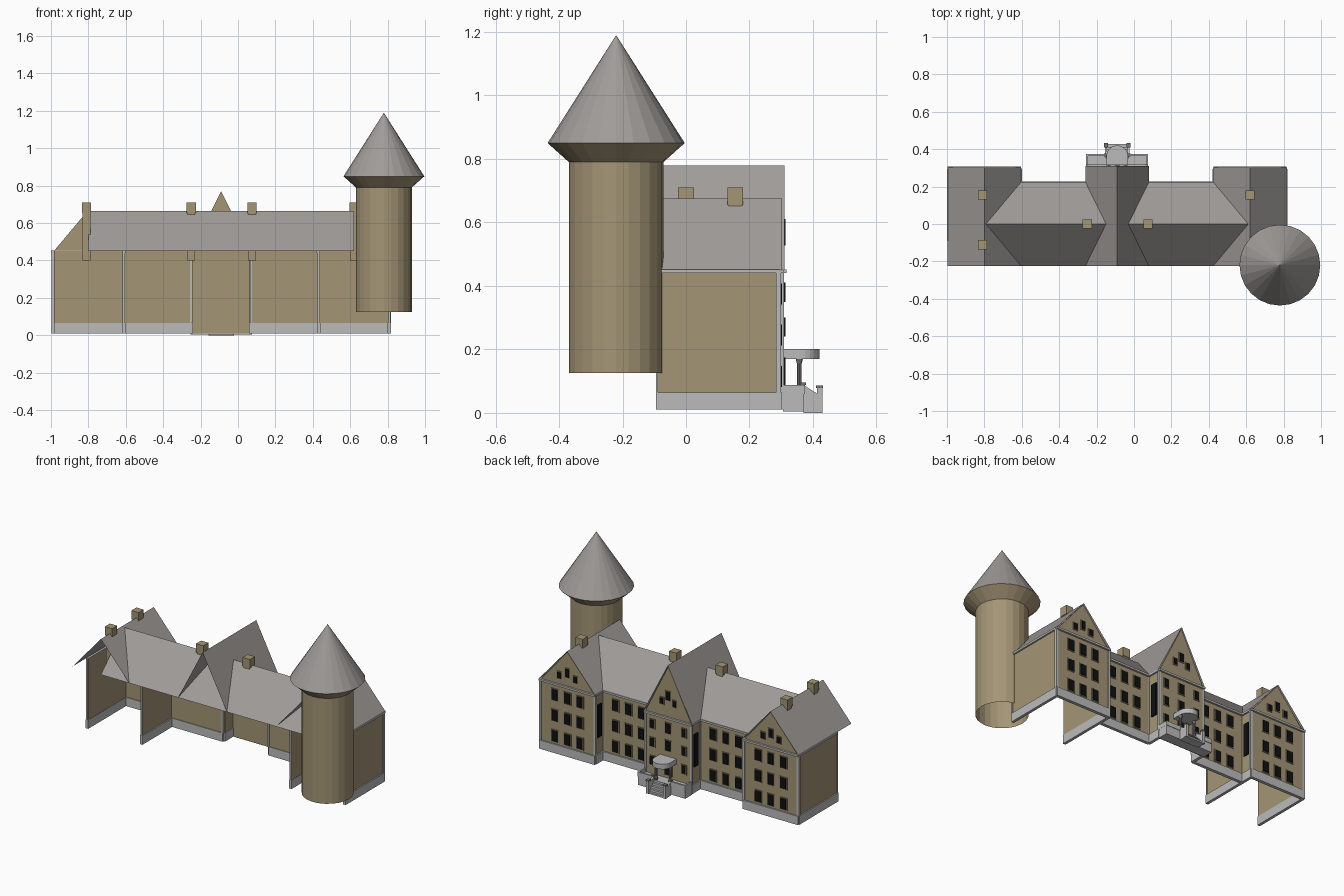
import bpy, bmesh, math

if "Cube" in bpy.data.objects:
    bpy.data.objects.remove(bpy.data.objects["Cube"])

def material(name, rgb):
    m = bpy.data.materials.new(name)
    m.diffuse_color = (*rgb, 1)
    m.use_nodes = True
    m.node_tree.nodes["Principled BSDF"].inputs["Base Color"].default_value = m.diffuse_color
    return m

WALL = material("tan_plaster", (0.37, 0.30, 0.18))
ROOF = material("slate_grey", (0.35, 0.33, 0.315))
STONE = material("light_stone", (0.50, 0.50, 0.50))
GLASS = material("black_glass", (0.005, 0.005, 0.005))
FRAME = material("frame_brown", (0.24, 0.20, 0.13))
METAL = material("post_grey", (0.17, 0.17, 0.17))

CX = -0.09                      # symmetry axis of the house
WING, HALF, CHALF = 0.71, 0.19, 0.16
EAVE, PLINTH = 0.45, 0.065
WY, LY, CY, BACK = 0.295, 0.215, 0.305, -0.09

class Part:
    """Collects simple solids into one object of one colour."""
    def __init__(self, name, mat):
        self.name, self.mat, self.bm = name, mat, bmesh.new()

    def poly(self, pts):
        self.bm.faces.new([self.bm.verts.new(p) for p in pts])

    def prism(self, pts, vec):
        a = [self.bm.verts.new(p) for p in pts]
        b = [self.bm.verts.new([p[i] + vec[i] for i in range(3)]) for p in pts]
        self.bm.faces.new(a)
        self.bm.faces.new(b[::-1])
        n = len(a)
        for i in range(n):
            self.bm.faces.new((a[i], b[i], b[(i + 1) % n], a[(i + 1) % n]))

    def box(self, x0, x1, y0, y1, z0, z1):
        self.prism([(x0, y0, z0), (x1, y0, z0), (x1, y1, z0), (x0, y1, z0)], (0, 0, z1 - z0))

    def lathe(self, x, y, profile, n):
        rings = [[self.bm.verts.new((x + r * math.cos(2 * math.pi * i / n),
                                     y + r * math.sin(2 * math.pi * i / n), z))
                  for i in range(n)] for r, z in profile]
        for a, b in zip(rings, rings[1:]):
            for i in range(n):
                j = (i + 1) % n
                self.bm.faces.new((a[i], a[j], b[j], b[i]))

    def done(self, closed=True):
        bmesh.ops.remove_doubles(self.bm, verts=self.bm.verts, dist=1e-5) if not closed else None
        bmesh.ops.recalc_face_normals(self.bm, faces=self.bm.faces)
        me = bpy.data.meshes.new(self.name)
        self.bm.to_mesh(me)
        self.bm.free()
        me.materials.append(self.mat)
        bpy.context.collection.objects.link(bpy.data.objects.new(self.name, me))

walls, plinth = Part("walls", WALL), Part("plinth", STONE)
cornice, trims = Part("cornice", STONE), Part("corner_trims", STONE)
frames, panes = Part("window_frames", FRAME), Part("window_panes", GLASS)

def window(x, y, z, w, h):
    frames.box(x - w / 2 - .006, x + w / 2 + .006, y, y + .004, z - h / 2 - .006, z + h / 2 + .006)
    panes.box(x - w / 2, x + w / 2, y, y + .008, z - h / 2, z + h / 2)

def facade(x0, x1, y, z0=PLINTH):
    walls.box(x0, x1, y - .008, y, z0, EAVE)
    plinth.box(x0 - .004, x1 + .004, y, y + .008, .01, PLINTH)
    if z0 > .03:
        plinth.box(x0, x1, y - .012, y, .01, PLINTH)
    cornice.box(x0 - .006, x1 + .006, y - .008, y + .012, EAVE - .01, EAVE + .002)

def side_wall(x, y0, y1, s):
    """Wall along y; s is the outward x direction."""
    a, b = sorted((x, x - s * .008))
    walls.box(a, b, y0, y1, PLINTH, EAVE)
    a, b = sorted((x + s * .008, x - s * .01))
    plinth.box(a, b, y0 - .004, y1, .01, PLINTH)
    a, b = sorted((x + s * .01, x - s * .008))
    cornice.box(a, b, y0, y1, EAVE - .01, EAVE + .002)

def gable(xc, half, y, top):
    walls.prism([(xc - half, y, EAVE), (xc + half, y, EAVE), (xc, y, top)], (0, -.006, 0))

# Wings and links, mirrored about the house axis
for s in (-1, 1):
    wc = CX + s * WING
    facade(wc - HALF, wc + HALF, WY)
    gable(wc, HALF - .005, WY, .67)
    for d in (-1, 1):
        side_wall(wc + d * HALF, BACK, WY, d)
        xe = wc + d * HALF
        trims.box(xe - .008, xe + .008, WY - .012, WY + .004, PLINTH, EAVE)
        trims.box(xe - .006, xe + .006, BACK - .004, BACK + .002, PLINTH, EAVE)
    for i in (-1, 0, 1):
        for z in (.115, .245, .375):
            window(wc + i * .088, WY, z, .04, .066)
        window(wc + i * .056, WY, .535 if i == 0 else .508, .024, .05 if i == 0 else .036)
    a, b = sorted((CX + s * CHALF, wc - s * HALF))
    facade(a, b, LY)
    for i in (-1, 0, 1):
        for z in (.115, .245, .375):
            window((a + b) / 2 + i * .09, LY, z, .04, .066)
    # centre block returns, corner trims, and tall windows on the inner sides
    xe = CX + s * CHALF
    side_wall(xe, LY, CY, s)
    trims.box(xe - .007, xe + .007, CY - .01, CY + .004, PLINTH, EAVE)
    trims.box(xe - .006, xe + .006, LY - .014, LY + .004, PLINTH, EAVE)
    for x, d, y in ((xe, s, .262), (wc - s * HALF, -s, .256)):
        p, q = sorted((x, x + d * .008))
        panes.box(p, q, y - .02, y + .02, .17, .375)

# Centre block
facade(CX - CHALF, CX + CHALF, CY, .01)
gable(CX, CHALF, CY, .77)
for i in (-1, 1):
    for z in (.15, .265, .38):
        window(CX + i * .11, CY, z, .028, .05)
    window(CX + i * .045, CY, .545, .022, .036)
window(CX, CY, .585, .028, .05)
window(CX, CY, .27, .035, .06)
window(CX, CY, .38, .035, .06)
window(CX, CY, .125, .045, .075)

for p in (walls, plinth, cornice, trims, frames, panes):
    p.done()

# Roof sheets
roof = Part("roof", ROOF)
def pitched_y(xc, half, y0, y1, top):
    for s in (-1, 1):
        roof.poly([(xc + s * half, y0, EAVE), (xc + s * half, y1, EAVE), (xc, y1, top), (xc, y0, top)])
pitched_y(CX, .17, -.225, .31, .78)
for s in (-1, 1):
    pitched_y(CX + s * WING, .197, -.225, .303, .675)
    roof.poly([(CX - WING, s * .225, EAVE), (CX + WING, s * .225, EAVE),
               (CX + WING, 0, .665), (CX - WING, 0, .665)])
roof.done(False)

# Chimneys
chimneys = Part("chimneys", WALL)
for x, y in ((-.81, .155), (-.81, -.11), (-.25, 0), (.075, 0), (.62, .155)):
    chimneys.box(x - .021, x + .021, y - .021, y + .021, .40, .675)
    chimneys.box(x - .025, x + .025, y - .025, y + .025, .655, .71)
chimneys.done()

# Round tower with flared top and conical roof
tower = Part("tower", WALL)
tower.lathe(.78, -.22, [(.149, .125), (.149, .79), (.216, .85)], 24)
tower.done(False)
cone = Part("tower_roof", ROOF)
cone.lathe(.78, -.22, [(.216, .85), (0, 1.19)], 24)
cone.done(False)

# Porch: terrace, parapet, steps and sloping cheeks
porch = Part("porch", STONE)
porch.box(CX - .165, CX + .165, CY, .372, .005, .065)
for s in (-1, 1):
    a, b = sorted((CX + s * .06, CX + s * .165))
    porch.box(a, b, .364, .375, .06, .088)
    a, b = sorted((CX + s * .156, CX + s * .166))
    porch.box(a, b, CY, .375, .06, .088)
    x = CX + s * .06
    porch.prism([(x - .006, .37, 0), (x - .006, .43, 0), (x - .006, .43, .05), (x - .006, .37, .088)], (.012, 0, 0))
    porch.box(x - .009, x + .009, .412, .43, 0, .078)
for i in range(4):
    porch.box(CX - .055, CX + .055, .37, .385 + i * .014, 0, .052 - i * .014)
# Rounded canopy
arc = [(CX + .058 * math.cos(t * math.pi / 12), .362 + .058 * math.sin(t * math.pi / 12), .17) for t in range(13)]
porch.prism([(CX + .058, CY, .17)] + arc + [(CX - .058, CY, .17)], (0, 0, .032))
porch.done()

# Columns and post caps
posts = Part("porch_columns", METAL)
for s in (-1, 1):
    x = CX + s * .05
    posts.lathe(x, .357, [(0, .065), (.011, .065), (.011, .08), (.008, .085), (.008, .155), (.012, .17), (0, .17)], 10)
    x = CX + s * .06
    posts.box(x - .011, x + .011, .41, .432, .078, .086)
    posts.box(x - .011, x + .011, .36, .378, .088, .096)
posts.done(False)
